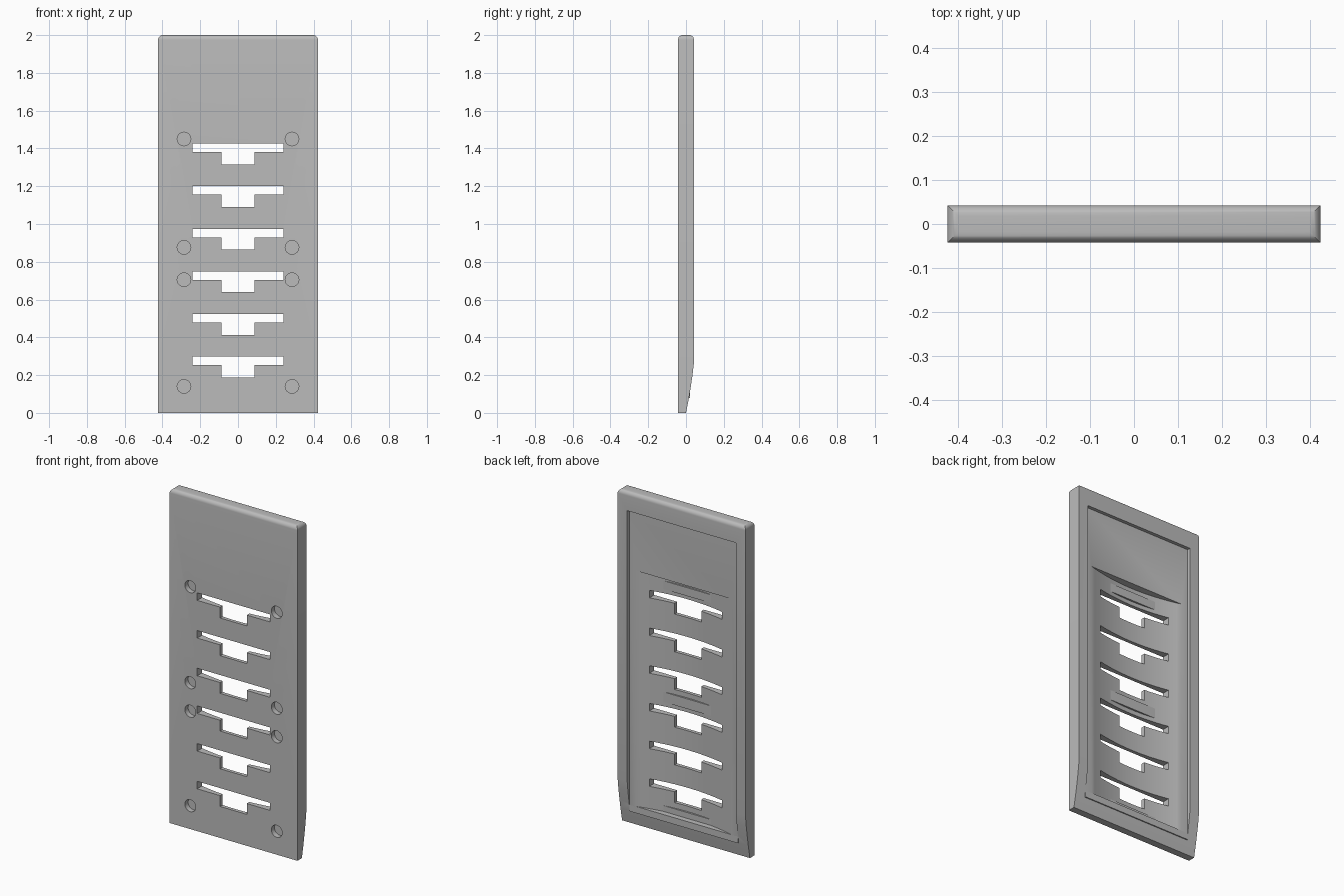
import bpy, bmesh, math
from mathutils import Vector

cube = bpy.data.objects.get("Cube")
if cube:
    bpy.data.objects.remove(cube, do_unlink=True)

HALF_X, HALF_Y, TOP, FILLET = 0.423, 0.0425, 2.0, 0.025
FLOOR_Y = 0.022      # recess floor
SLOT_TOPS = [0.298 + 0.2255 * i for i in range(6)]

grey = bpy.data.materials.new("plain grey")
grey.use_nodes = True
grey.diffuse_color = (0.5, 0.5, 0.5, 1)
grey.node_tree.nodes["Principled BSDF"].inputs["Base Color"].default_value = (0.5, 0.5, 0.5, 1)


def loft(bm, rings):
    """Skin a list of closed rings and cap both ends."""
    loops = [[bm.verts.new(p) for p in ring] for ring in rings]
    n = len(loops[0])
    for a, b in zip(loops, loops[1:]):
        for i in range(n):
            j = (i + 1) % n
            bm.faces.new((a[i], a[j], b[j], b[i]))
    bm.faces.new(loops[0][::-1])
    bm.faces.new(loops[-1])


def make(name, solids):
    """One object from several lofted solids."""
    bm = bmesh.new()
    for rings in solids:
        loft(bm, rings)
    bmesh.ops.recalc_face_normals(bm, faces=bm.faces)
    mesh = bpy.data.meshes.new(name)
    bm.to_mesh(mesh)
    bm.free()
    mesh.materials.append(grey)
    obj = bpy.data.objects.new(name, mesh)
    bpy.context.collection.objects.link(obj)
    return obj


def rect(hx, y0, y1, z):
    return [(-hx, y0, z), (hx, y0, z), (hx, y1, z), (-hx, y1, z)]


def box(hx, y0, y1, z0, z1):
    return [rect(hx, y0, y1, z0), rect(hx, y0, y1, z1)]


def extrude_y(points, y0, y1):
    return [[(x, y, z) for x, z in points] for y in (y0, y1)]


def activate(obj):
    bpy.ops.object.select_all(action='DESELECT')
    obj.select_set(True)
    bpy.context.view_layer.objects.active = obj


def carve(target, cutter):
    cutter.hide_render = True
    mod = target.modifiers.new("cut", 'BOOLEAN')
    mod.operation, mod.solver, mod.object = 'DIFFERENCE', 'EXACT', cutter
    activate(target)
    bpy.ops.object.modifier_apply(modifier=mod.name)
    bpy.data.objects.remove(cutter, do_unlink=True)


# Panel body: tapered foot on the back, rounded top with mitred corners
rings = [rect(HALF_X, -HALF_Y, y, z) for y, z in
         ((0, 0), (0.0155, 0.08), (0.024, 0.13), (0.0345, 0.2), (HALF_Y, 0.27))]
for i in range(9):
    t = math.pi / 2 * i / 8
    inset = FILLET * (1 - math.cos(t))
    rings.append(rect(HALF_X - inset, -HALF_Y + inset, HALF_Y - inset,
                      TOP - FILLET + FILLET * math.sin(t)))
panel = make("vent_panel", [rings])

# Shallow rectangular recess in the back
carve(panel, make("recess_cutter", [box(0.36, FLOOR_Y, 0.1, 0.08, 1.885)]))

# Concave trough running along the recess floor
def trough_y(x):
    return -0.022 + 0.044 * (x / 0.315) ** 2

xs = [-0.315 + 0.63 * i / 24 for i in range(25)]
arc = [(x, trough_y(x)) for x in xs] + [(0.315, 0.1), (-0.315, 0.1)]
carve(panel, make("trough_cutter", [[[(x, y, z) for x, y in arc] for z in (0.12, 1.53)]]))

# T-shaped through slots
slots = []
for z in SLOT_TOPS:
    outline = [(0.24, z), (0.24, z - 0.045), (0.088, z - 0.045), (0.088, z - 0.11)]
    outline += [(-x, h) for x, h in reversed(outline)]
    slots.append(extrude_y(outline, -0.1, 0.1))
carve(panel, make("slot_cutter", slots))

# Blind round holes in the front
holes = []
for x in (-0.286, 0.286):
    for z in (0.14, 0.705, 0.876, 1.45):
        circle = [(x + 0.036 * math.cos(a), z + 0.036 * math.sin(a))
                  for a in (math.tau * k / 32 for k in range(32))]
        holes.append(extrude_y(circle, -0.1, -0.012))
carve(panel, make("hole_cutter", holes))

# Lip where the recess floor stands proud of the tapered foot
lip = make("lower_lip", [box(0.36, -0.01, FLOOR_Y, 0.08, 0.12)])

# Flat pads bridging the bottom of the trough
pads = make("trough_pads", [box(0.17, -0.035, -0.011, a, b) for a, b in
                            ((0.119, 0.155), (0.775, 0.835), (1.45, 1.5))])

for obj in (panel, lip, pads):
    activate(obj)
    bpy.ops.object.shade_smooth_by_angle(angle=math.radians(25))
